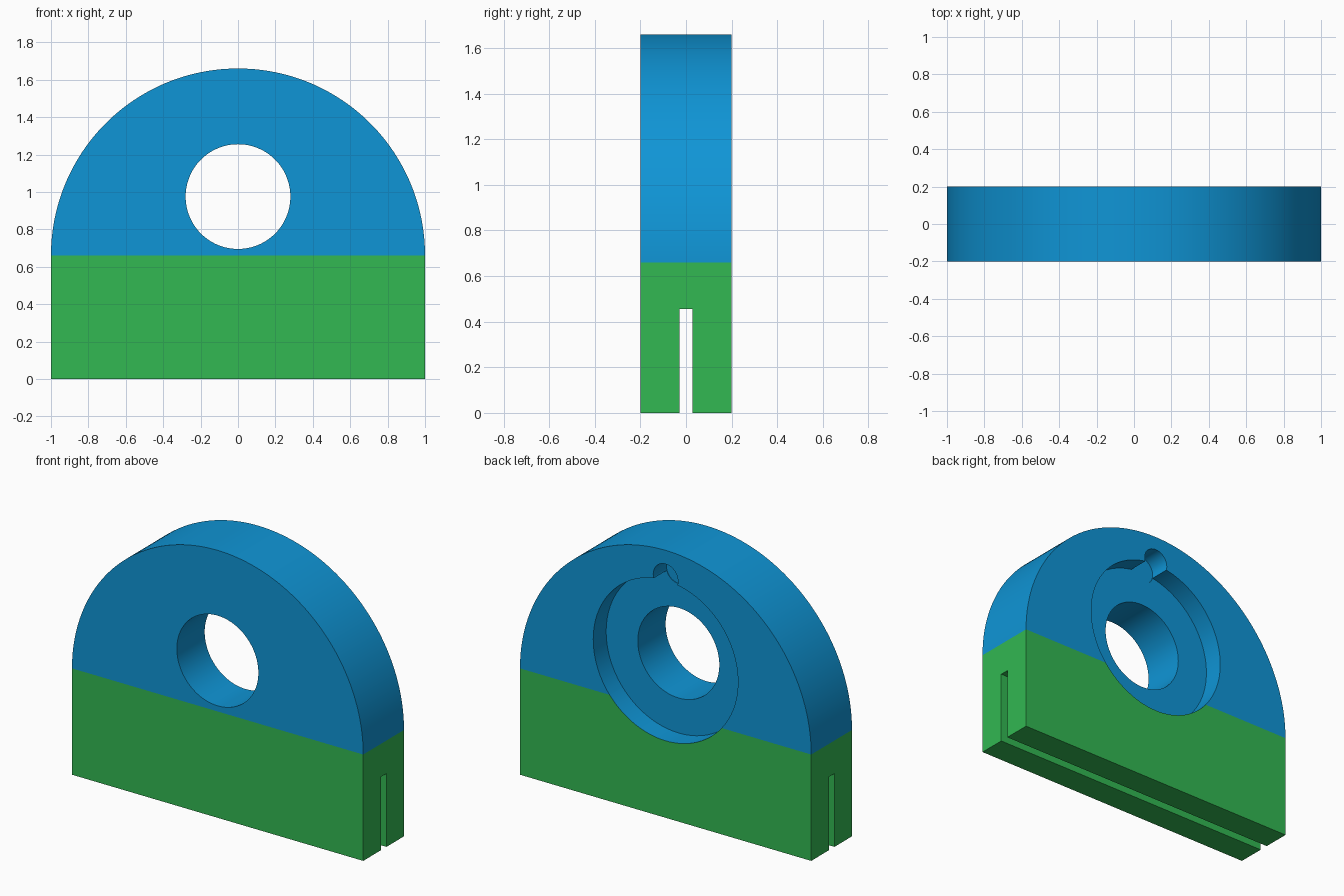
import bpy, bmesh, math
from mathutils import Matrix

if "Cube" in bpy.data.objects:
    bpy.data.objects.remove(bpy.data.objects["Cube"])

SPLIT = 0.66      # height where the colour changes and the arch begins
HOLE_Z = 0.975    # height of the bore axis


def material(name, rgb):
    m = bpy.data.materials.new(name)
    lin = [((c / 255 + 0.055) / 1.055) ** 2.4 for c in rgb]
    m.diffuse_color = (*lin, 1)
    m.use_nodes = True
    m.node_tree.nodes["Principled BSDF"].inputs["Base Color"].default_value = m.diffuse_color
    return m


def new_object(name, bm):
    me = bpy.data.meshes.new(name)
    bmesh.ops.recalc_face_normals(bm, faces=bm.faces)
    bm.to_mesh(me)
    bm.free()
    ob = bpy.data.objects.new(name, me)
    bpy.context.collection.objects.link(ob)
    return ob


def cylinder(name, r, z, y0, y1, n):
    bm = bmesh.new()
    place = Matrix.Translation((0, (y0 + y1) / 2, z)) @ Matrix.Rotation(math.pi / 2, 4, 'X')
    bmesh.ops.create_cone(bm, cap_ends=True, segments=n, radius1=r, radius2=r,
                          depth=y1 - y0, matrix=place)
    return new_object(name, bm)


def box(name, size, centre):
    bm = bmesh.new()
    bmesh.ops.create_cube(bm, size=1, matrix=Matrix.Translation(centre) @ Matrix.Diagonal((*size, 1)))
    return new_object(name, bm)


# Arched slab: straight sides with a half-round top
bm = bmesh.new()
steps = 96
outline = [(-1, 0), (1, 0)] + [(math.cos(math.pi * i / steps), SPLIT + math.sin(math.pi * i / steps))
                              for i in range(steps + 1)]
face = bm.faces.new([bm.verts.new((x, -0.2, z)) for x, z in outline])
ext = bmesh.ops.extrude_face_region(bm, geom=[face])
bmesh.ops.translate(bm, vec=(0, 0.4, 0),
                    verts=[g for g in ext['geom'] if isinstance(g, bmesh.types.BMVert)])
body = new_object("arched_block", bm)

# Cutters: through bore, rear counterbore, locating notch, bottom slot
cutters = [
    cylinder("bore_cutter", 0.28, HOLE_Z, -0.4, 0.4, 96),
    cylinder("counterbore_cutter", 0.497, HOLE_Z, 0.073, 0.4, 128),
    cylinder("notch_cutter", 0.085, 1.49, 0.07, 0.4, 48),
    box("slot_cutter", (3, 0.056, 0.91), (0, 0, 0)),
]
for c in cutters:
    c.hide_render = True
    mod = body.modifiers.new(c.name, 'BOOLEAN')
    mod.operation = 'DIFFERENCE'
    mod.solver = 'EXACT'
    mod.object = c
dg = bpy.context.evaluated_depsgraph_get()
cut_mesh = bpy.data.meshes.new_from_object(body.evaluated_get(dg))
body.modifiers.clear()
body.data = cut_mesh
for c in cutters:
    bpy.data.objects.remove(c)

# Colours: green base, blue arch; the counterbore is blue throughout
body.data.materials.clear()
body.data.materials.append(material("blue", (15, 149, 214)))
body.data.materials.append(material("green", (50, 184, 82)))
bm = bmesh.new()
bm.from_mesh(body.data)
bmesh.ops.triangulate(bm, faces=bm.faces)
bmesh.ops.bisect_plane(bm, geom=bm.verts[:] + bm.edges[:] + bm.faces[:], dist=1e-5,
                       plane_co=(0, 0, SPLIT), plane_no=(0, 0, 1))
for f in bm.faces:
    c = f.calc_center_median()
    in_recess = 0.05 < c.y < 0.199 and math.hypot(c.x, c.z - HOLE_Z) < 0.5
    f.material_index = 1 if c.z < SPLIT and not in_recess else 0
bm.to_mesh(body.data)
bm.free()

# Smooth curved walls, crisp edges
bpy.ops.object.select_all(action='DESELECT')
body.select_set(True)
bpy.context.view_layer.objects.active = body
bpy.ops.object.shade_smooth_by_angle(angle=math.radians(30))
